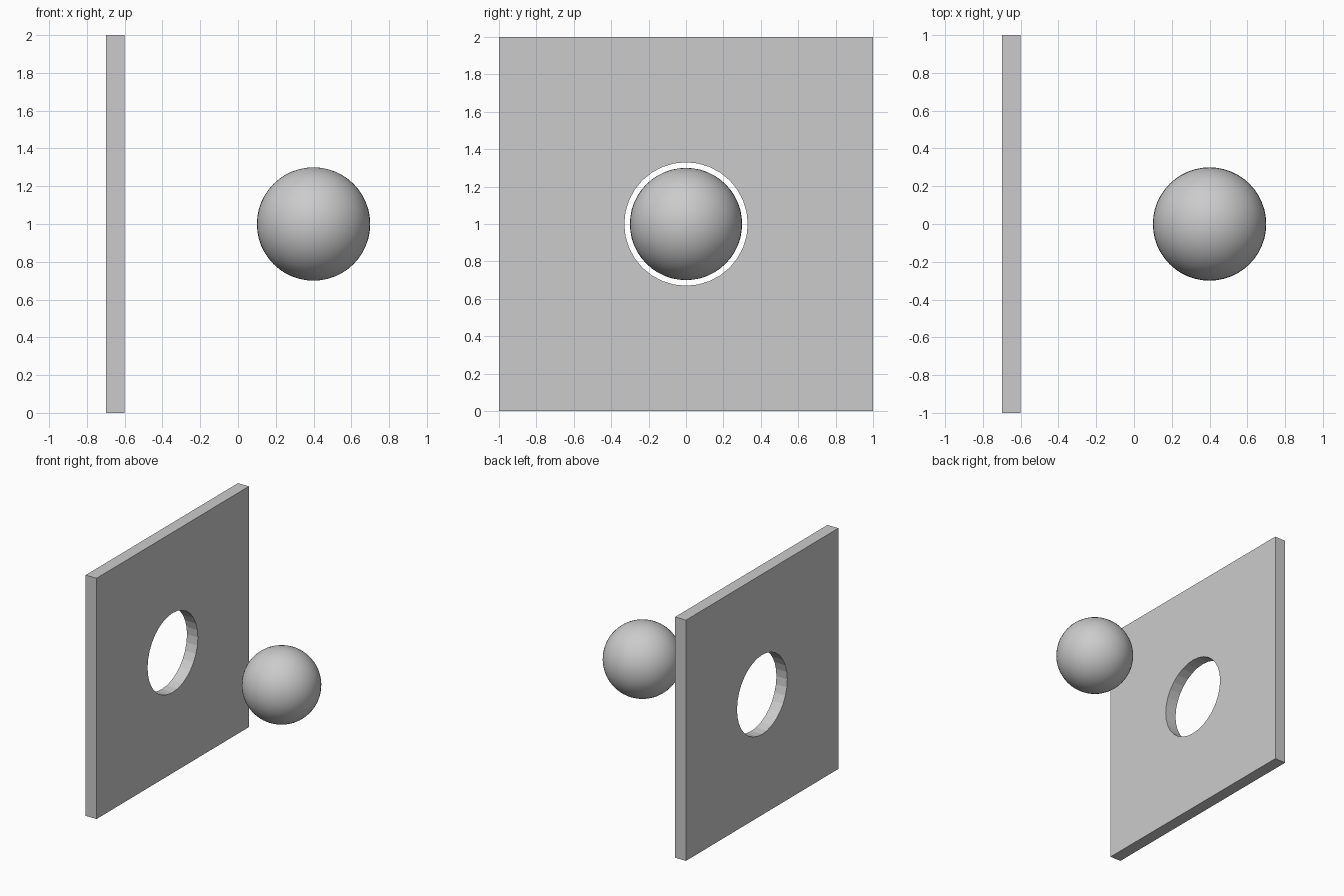
import bpy
import math

if "Cube" in bpy.data.objects:
    bpy.data.objects.remove(bpy.data.objects["Cube"])

# Upright square panel
bpy.ops.mesh.primitive_cube_add(size=1, location=(-0.65, 0, 1))
panel = bpy.context.object
panel.name = "panel"
panel.scale = (0.1, 2, 2)
bpy.ops.object.transform_apply(location=False, rotation=False, scale=True)

# Round hole through the panel
bpy.ops.mesh.primitive_cylinder_add(vertices=32, radius=0.33, depth=0.4,
                                    location=(-0.65, 0, 1),
                                    rotation=(0, math.pi / 2, 0))
cutter = bpy.context.object
cutter.name = "hole_cutter"
cutter.hide_render = True
cutter.display_type = 'WIRE'

cut = panel.modifiers.new("hole", 'BOOLEAN')
cut.operation = 'DIFFERENCE'
cut.solver = 'EXACT'
cut.object = cutter

# Ball floating in line with the hole
bpy.ops.mesh.primitive_uv_sphere_add(segments=48, ring_count=24, radius=0.3,
                                     location=(0.4, 0, 1))
ball = bpy.context.object
ball.name = "ball"
bpy.ops.object.shade_smooth()
